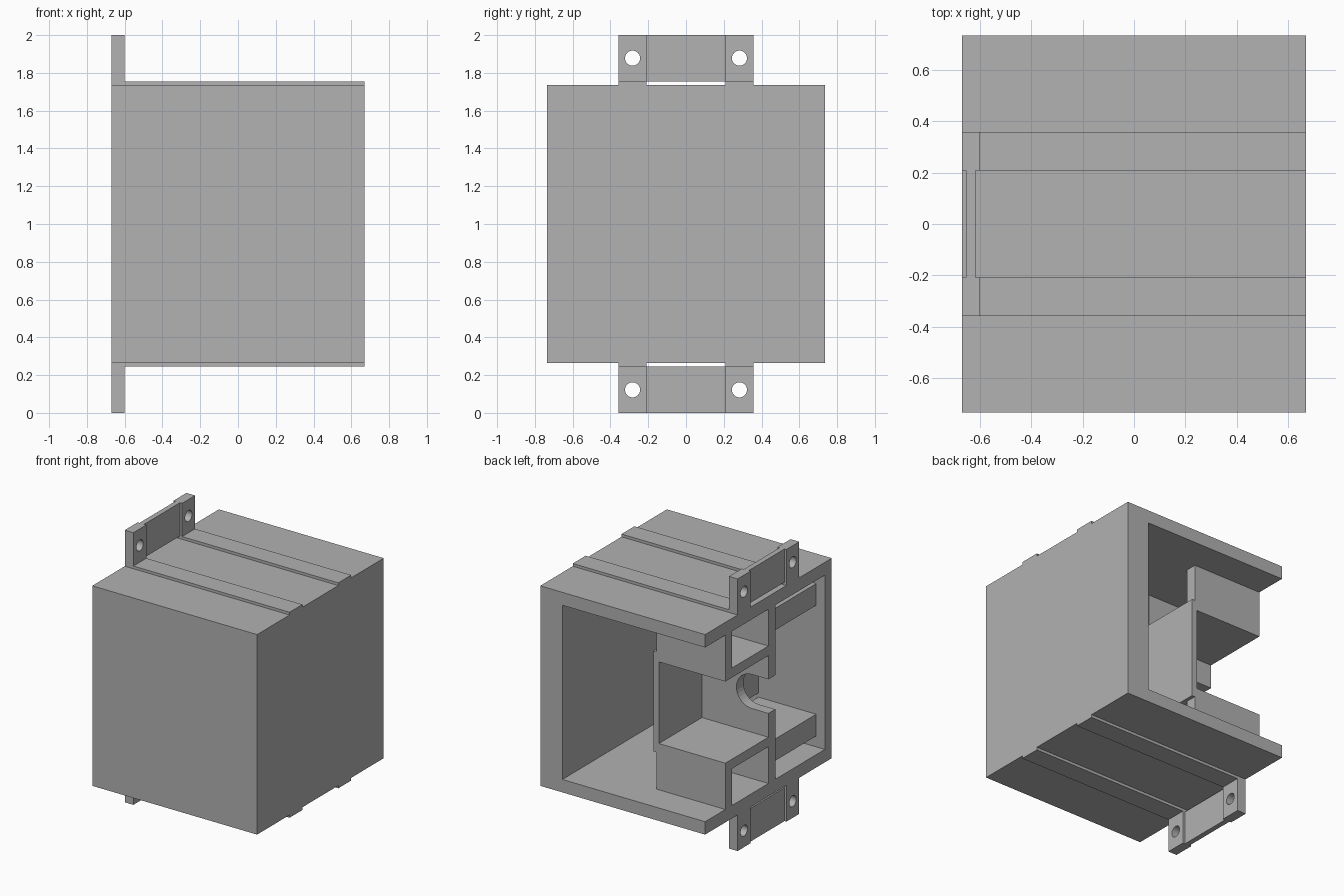
import bpy
import bmesh
import math
from mathutils import Matrix

cube = bpy.data.objects.get("Cube")
if cube:
    bpy.data.objects.remove(cube, do_unlink=True)

grey = bpy.data.materials.new("plain_grey")
grey.use_nodes = True
grey.diffuse_color = (0.445, 0.445, 0.445, 1)
grey.node_tree.nodes["Principled BSDF"].inputs["Base Color"].default_value = grey.diffuse_color


def finish(name, bm):
    mesh = bpy.data.meshes.new(name)
    bm.to_mesh(mesh)
    bm.free()
    mesh.materials.append(grey)
    obj = bpy.data.objects.new(name, mesh)
    bpy.context.scene.collection.objects.link(obj)
    return obj


def box(name, x, y, z):
    """Box from (min, max) ranges on each axis."""
    bm = bmesh.new()
    bmesh.ops.create_cube(bm, size=1)
    for v in bm.verts:
        v.co = [r[0] if c < 0 else r[1] for c, r in zip(v.co, (x, y, z))]
    return finish(name, bm)


def cylinder(name, radius, depth, centre, axis):
    bm = bmesh.new()
    bmesh.ops.create_cone(bm, cap_ends=True, segments=32, radius1=radius, radius2=radius, depth=depth)
    bm.transform(Matrix.Translation(centre) @ Matrix.Rotation(math.pi / 2, 4, axis))
    return finish(name, bm)


def cut(obj, cutter):
    mod = obj.modifiers.new("cut", "BOOLEAN")
    mod.operation = "DIFFERENCE"
    mod.solver = "EXACT"
    mod.object = cutter
    cutter.hide_render = True
    cutter.hide_set(True)


def mirrored(z, top):
    """Range measured for the upper half, flipped about z = 1 for the lower half."""
    return z if top else (2 - z[1], 2 - z[0])


BACK, FRONT = -0.67, 0.67
ROOF, CEILING = 1.735, 1.64
WALL_Y = (-0.08, 0.0)
INNER_Y = -0.655

# Outer housing, open on two adjoining sides
housing = box("housing", (BACK, FRONT), (-0.735, 0.735), (2 - ROOF, ROOF))
cut(housing, box("cavity_cutter", (-0.9, 0.49), (INNER_Y, 0.9), (2 - CEILING, CEILING)))

# Inner wall with a round-ended slot
wall = box("inner_wall", (BACK, -0.13), WALL_Y, (2 - CEILING, CEILING))
cut(wall, box("slot_cutter", (-0.8, -0.535), (-0.2, 0.2), (0.875, 1.125)))
cut(wall, cylinder("slot_end_cutter", 0.125, 0.4, (-0.535, 0, 1), "X"))

# Plate closing the end of the middle compartment
box("end_plate", (-0.13, -0.085), (INNER_Y, 0.5), (0.63, 1.37))

for top in (True, False):
    side = "upper" if top else "lower"

    # Rectangular channel
    box(side + "_channel_side", (BACK, -0.11), (0.42, 0.5), mirrored((1.30, CEILING), top))
    box(side + "_channel_shelf", (BACK, -0.13), (0.0, 0.42), mirrored((1.30, 1.37), top))

    # Recessed ledge beside the inner wall
    box(side + "_ledge", (-0.60, -0.13), (INNER_Y, WALL_Y[0]), mirrored((1.40, 1.56), top))

    # Thin centre web of the mounting tab
    box(side + "_tab_web", (-0.655, -0.617), (-0.208, 0.208), mirrored((1.755, 2.0), top))

    for s, hand in ((1, "left"), (-1, "right")):
        y = sorted((s * 0.208, s * 0.358))
        name = side + "_" + hand
        # Long rail and drilled ear
        box(name + "_rail", (BACK, FRONT), y, mirrored((ROOF, 1.755), top))
        ear = box(name + "_tab_ear", (BACK, -0.60), y, mirrored((1.755, 2.0), top))
        hole_z = 1.878 if top else 0.122
        cut(ear, cylinder(name + "_hole_cutter", 0.04, 0.4, (-0.635, s * 0.283, hole_z), "Y"))
